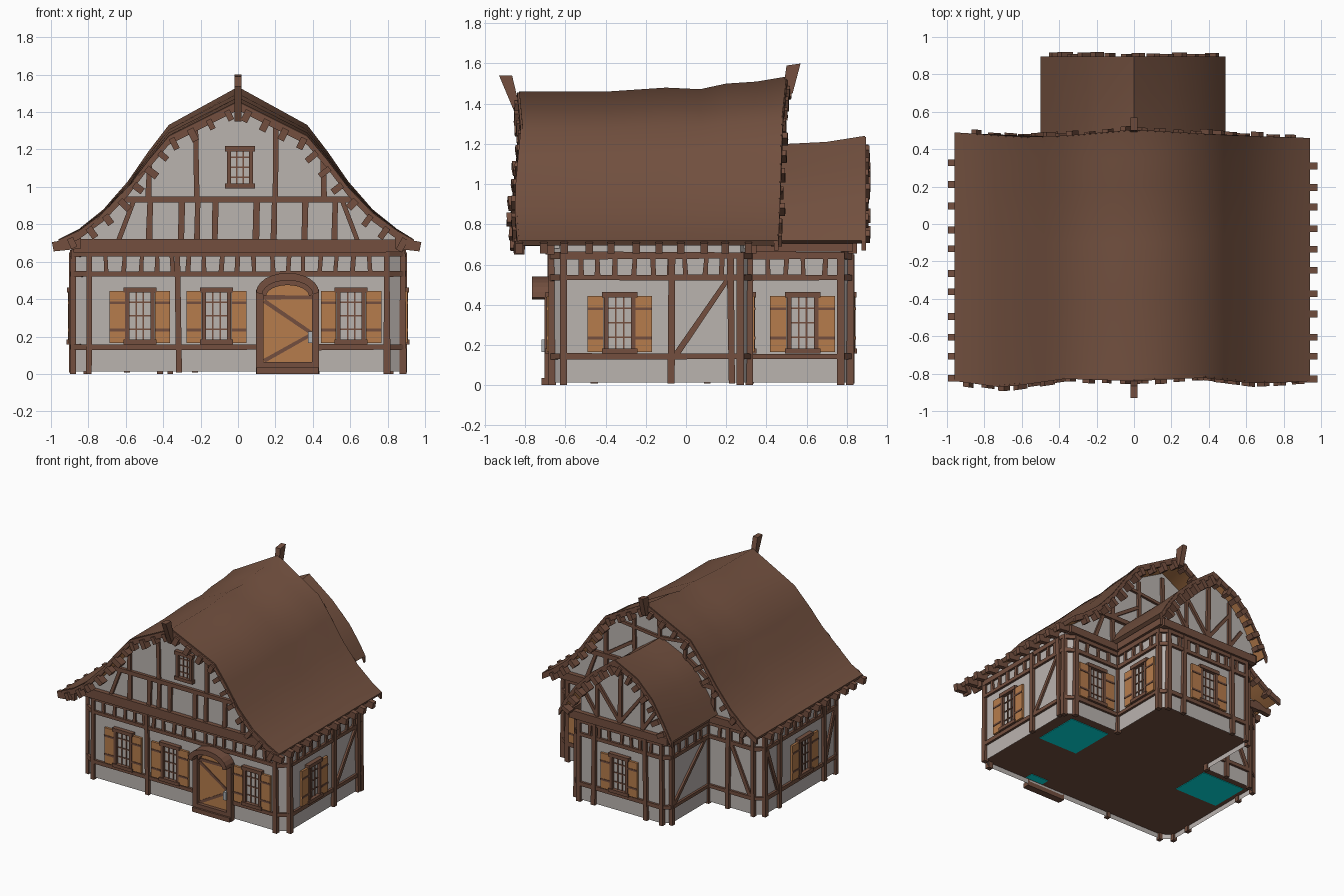
import bpy, bmesh, math, random
from mathutils import Vector

if "Cube" in bpy.data.objects:
    bpy.data.objects.remove(bpy.data.objects["Cube"])

random.seed(4)

def material(name, *rgb):
    m = bpy.data.materials.new(name)
    m.diffuse_color = tuple(((c / 255 + 0.055) / 1.055) ** 2.4 for c in rgb) + (1,)
    m.use_nodes = True
    m.node_tree.nodes["Principled BSDF"].inputs["Base Color"].default_value = m.diffuse_color
    return m

TIMBER = material("dark timber", 115, 79, 63)
ROOF = material("roof brown", 114, 80, 63)
PLASTER = material("pale plaster", 186, 179, 175)
GLASS = material("window glass", 186, 179, 175)
WOOD = material("warm wood", 182, 124, 76)
METAL = material("handle metal", 175, 178, 182)
TEAL = material("teal floor", 0, 235, 235)

# wall frames: origin, direction along the wall, outward direction
def frame(o, u, n):
    return Vector((*o, 0)), Vector((*u, 0)), Vector((*n, 0))

FRONT = frame((0, -0.665), (1, 0), (0, -1))
BACK = frame((0, 0.315), (1, 0), (0, 1))
RIGHT = frame((0.88, 0), (0, 1), (1, 0))
LEFT = frame((-0.88, 0), (0, 1), (-1, 0))
ANNEX_BACK = frame((0, 0.815), (1, 0), (0, 1))
ANNEX_RIGHT = frame((0.415, 0), (0, 1), (1, 0))
ANNEX_LEFT = frame((-0.415, 0), (0, 1), (-1, 0))
MIDDLE = frame((0, 0), (0, 1), (1, 0))
ACROSS = frame((0, 0), (1, 0), (0, 1))
parts = {}

def prism(name, mat, fr, pts, d0, d1):
    """Polygon in wall coordinates pushed out from depth d0 to d1."""
    if name not in parts:
        parts[name] = (bmesh.new(), mat)
    bm = parts[name][0]
    o, u, n = fr
    a, b = [[bm.verts.new(o + u * p[0] + n * d + Vector((0, 0, p[1]))) for p in pts] for d in (d0, d1)]
    bm.faces.new(a)
    bm.faces.new(b[::-1])
    for i in range(len(pts)):
        j = (i + 1) % len(pts)
        bm.faces.new((a[i], a[j], b[j], b[i]))

def rect(name, mat, fr, u0, u1, z0, z1, d0, d1):
    prism(name, mat, fr, [(u0, z0), (u1, z0), (u1, z1), (u0, z1)], d0, d1)

def beam(name, fr, p, q, w, d=0.018):
    """Slightly uneven timber between two points of a wall."""
    p, q = Vector(p), Vector(q)
    t = (q - p).normalized()
    s = Vector((-t.y, t.x)) * w / 2
    a, b = random.uniform(0.9, 1.2), random.uniform(0.85, 1.1)
    prism(name, TIMBER, fr, [p - s * a, q - s * b, q + s * b, p + s * a], -0.01, d)

def add_object(name, bm, *mats):
    me = bpy.data.meshes.new(name)
    bm.to_mesh(me)
    bm.free()
    for m in mats:
        me.materials.append(m)
    ob = bpy.data.objects.new(name, me)
    bpy.context.collection.objects.link(ob)
    return ob

# roof profiles from left to right, rise of the ridge along y, wavy gable edges along x
HALF = [(0.37, 1.275), (0.48, 1.145), (0.59, 1.0), (0.72, 0.865), (0.85, 0.77)]
MAIN = [(-0.96, 0.72)] + [(-x, z) for x, z in HALF[::-1]] + [(0, 1.46)] + HALF + [(0.94, 0.72)]
MAIN_RISE = [(-0.84, 0), (-0.4, 0), (-0.1, 0.02), (0.07, 0.012), (0.2, 0.04), (0.35, 0.05), (0.48, 0.075)]
ANNEX = [(-0.5, 0.72), (-0.43, 0.84), (-0.33, 0.99), (-0.2, 1.11), (0, 1.2), (0.2, 1.06), (0.35, 0.92), (0.44, 0.8), (0.49, 0.72)]
ANNEX_RISE = [(0.28, 0), (0.5, 0), (0.7, 0.01), (0.89, 0.04)]
WAVE_FRONT = [(-0.95, 0.01), (-0.7, -0.025), (-0.35, 0.025), (0, 0.01), (0.35, 0.03), (0.65, -0.005), (0.93, 0.01)]
WAVE_BACK = [(-0.95, 0.005), (-0.6, -0.02), (-0.3, -0.01), (0, 0.02), (0.5, -0.01), (0.93, -0.025)]

def interp(table, x):
    for (a, va), (b, vb) in zip(table, table[1:]):
        if x <= b:
            return va + (vb - va) * max(0, (x - a) / (b - a))
    return table[-1][1]

def roofline(prof, rise, y):
    r, top = interp(rise, y), max(z for _, z in prof)
    return [(x, z + r * (z - 0.72) / (top - 0.72)) for x, z in prof]

def roof(name, prof, rise, angle, waves):
    bm = bmesh.new()
    rows = [[bm.verts.new((x, y, z)) for x, z in roofline(prof, rise, y)] for y, _ in rise]
    for r0, r1 in zip(rows, rows[1:]):
        for i in range(len(r0) - 1):
            bm.faces.new((r0[i], r0[i + 1], r1[i + 1], r1[i]))
    for row, wave in waves:
        for v in rows[row]:
            v.co.y += interp(wave, v.co.x)
    ob = add_object(name, bm, ROOF, WOOD)
    mod = ob.modifiers.new("thickness", 'SOLIDIFY')
    mod.thickness, mod.offset, mod.material_offset = 0.03, -1, 1
    bpy.ops.object.select_all(action='DESELECT')
    bpy.context.view_layer.objects.active = ob
    ob.select_set(True)
    bpy.ops.object.modifier_apply(modifier="thickness")
    bpy.ops.object.shade_smooth_by_angle(angle=math.radians(angle))

def verge(name, prof, rise, y, s, step, wave=None):
    """Edge board and purlin ends along one gable edge facing s."""
    line = [Vector(p) for p in roofline(prof, rise, y)]
    prism(name, TIMBER, ACROSS, [(x, z - 0.004) for x, z in line] + [(x, z - 0.05) for x, z in line[::-1]],
          y - s * 0.012, y + s * 0.01)
    top = max(range(len(line)), key=lambda i: line[i].y)
    for side, pts in ((-1, line[top::-1]), (1, line[top:])):
        run = step * 0.7
        for a, b in zip(pts, pts[1:]):
            t = (b - a).normalized()
            down = Vector((t.y, -t.x)) * side
            while run < (b - a).length:
                c, w = a + t * run, t * random.uniform(0.015, 0.02)
                g, h = down * 0.02, down * random.uniform(0.075, 0.095)
                prism(name, TIMBER, ACROSS, [c - w + g, c + w + g, c + w + h, c - w + h], y - s * 0.03, y + s * random.uniform(0.022, 0.035))
                run += step
            run -= (b - a).length
    for v in parts[name][0].verts if wave else ():
        v.co.y += interp(wave, v.co.x)

roof("main_roof", MAIN, MAIN_RISE, 60, ((0, WAVE_FRONT), (-1, WAVE_BACK)))
roof("annex_roof", ANNEX, ANNEX_RISE, 35, ())
verge("front_verge", MAIN, MAIN_RISE, -0.84, -1, 0.11, WAVE_FRONT)
verge("back_verge", MAIN, MAIN_RISE, 0.475, 1, 0.11, WAVE_BACK)
verge("annex_verge", ANNEX, ANNEX_RISE, 0.885, 1, 0.1)

# rafter tails under the main eaves
for s, e in ((-1, 0.995), (1, 0.98)):
    for i in range(11):
        y = -0.83 + i * 0.115 + random.uniform(-0.01, 0.01)
        prism("eave_tails", TIMBER, ACROSS, [(s * 0.84, 0.73), (s * e, 0.705), (s * (e - 0.01), 0.655), (s * 0.84, 0.67)], y - 0.018, y + 0.018)

# ridge finials
prism("front_finial", TIMBER, MIDDLE, [(-0.93, 1.54), (-0.865, 1.54), (-0.82, 1.35), (-0.85, 1.35)], -0.02, 0.02)
prism("back_finial", TIMBER, MIDDLE, [(0.5, 1.59), (0.57, 1.6), (0.53, 1.45), (0.48, 1.45)], -0.02, 0.02)

# T-shaped footprint with cut corners, walls open below a raised floor
right = [(0.0, -0.665), (0.795, -0.665), (0.88, -0.61), (0.88, 0.27), (0.81, 0.315), (0.415, 0.315), (0.415, 0.77), (0.36, 0.815)]
foot = right[1:] + [(-x, y) for x, y in right[:0:-1]]
walls = bmesh.new()
low, floor, high = [[walls.verts.new((x, y, z)) for x, y in foot] for z in (0.012, 0.05, 0.7)]
for i in range(len(foot)):
    j = (i + 1) % len(foot)
    walls.faces.new((low[i], low[j], floor[j], floor[i]))
    walls.faces.new((floor[i], floor[j], high[j], high[i]))
walls.faces.new(floor[::-1]).material_index = 1
add_object("walls_and_floor", walls, PLASTER, TIMBER)
for x0, x1, y0, y1 in ((0.41, 0.75, -0.16, 0.2), (-0.84, -0.47, -0.09, 0.22), (0.31, 0.46, -0.655, -0.59)):
    rect("teal_floor_plates", TEAL, ACROSS, x0, x1, 0.045, 0.049, y0, y1)

# gable walls
for prof, rise, y0, y1, w in ((MAIN, MAIN_RISE, -0.665, -0.62, 0.86), (MAIN, MAIN_RISE, 0.315, 0.27, 0.86), (ANNEX, ANNEX_RISE, 0.815, 0.77, 0.44)):
    line = [(x, z - 0.03) for x, z in roofline(prof, rise, y0) if abs(x) < w]
    prism("gable_walls", PLASTER, ACROSS, [(line[0][0], 0.68)] + line + [(line[-1][0], 0.68)], y0, y1)

# rails, short studs and corner posts around the footprint
for i, (p, q) in enumerate(zip(foot, foot[1:] + foot[:1])):
    u = Vector(q) - Vector(p)
    length = u.length
    u.normalize()
    fr = frame(p, u, (u.y, -u.x))
    spans = [(0, 0.895), (1.215, length)] if length > 1.2 else [(0, length)]
    for a, b in spans:
        beam("rails", fr, (a, 0.143), (b, 0.143), 0.028)
    beam("rails", fr, (0, 0.535), (length, 0.535), 0.028)
    beam("rails", fr, (0, 0.645), (length, 0.645), 0.035)
    n = max(1, round(length / 0.088))
    for k in range(1, n):
        x = length * k / n + random.uniform(-0.012, 0.012)
        beam("short_studs", fr, (x, 0.545), (x + random.uniform(-0.008, 0.008), 0.635), 0.024, 0.015)
    a, b = 0.017, 0.014
    x, y = p
    s = 1 if x > 0 else -1
    prism("corner_posts", TIMBER, ACROSS, [(x - a, 0), (x + a + s * 0.004, 0), (x + b, 0.66), (x - b, 0.66)], y - 0.018, y + 0.018)

# wall posts and braces
for fr, us in ((FRONT, (-0.325,)), (BACK, (-0.6,)), (RIGHT, (-0.07, 0.22)), (LEFT, (-0.45, 0.1)), (ANNEX_BACK, (-0.22, 0.22))):
    for u in us:
        beam("posts", fr, (u + random.uniform(-0.01, 0.01), 0.008), (u, 0.65), 0.033, 0.024)
for fr, p, q in ((RIGHT, (-0.05, 0.15), (0.21, 0.53)), (LEFT, (0.12, 0.15), (0.26, 0.53)), (LEFT, (-0.47, 0.15), (-0.59, 0.53)),
                 (ANNEX_LEFT, (0.76, 0.15), (0.36, 0.53)), (BACK, (-0.79, 0.15), (-0.62, 0.53))):
    beam("wall_braces", fr, p, q, 0.026, 0.015)
for fr in (ANNEX_LEFT, ANNEX_RIGHT):
    rect("annex_eave_beams", TIMBER, fr, 0.31, 0.83, 0.665, 0.735, -0.02, 0.035)

# gable timbering
def stud(fr, prof, x, z0, w=0.03):
    beam("gable_studs", fr, (x, z0), (x + random.uniform(-0.01, 0.01), interp(prof, x) - 0.03), w)

for fr, z, e, w, d in ((FRONT, 0.685, 0.88, 0.065, 0.035), (FRONT, 0.932, 0.63, 0.035, 0.024), (BACK, 0.685, 0.88, 0.06, 0.035),
                       (BACK, 0.932, 0.63, 0.035, 0.024), (ANNEX_BACK, 0.685, 0.43, 0.06, 0.035)):
    beam("gable_beams", fr, (-e, z), (e, z), w, d)
for x in (-0.48, -0.22, 0.2, 0.46):
    stud(FRONT, MAIN, x, 0.93)
for x in (-0.47, -0.3, -0.215, -0.12, 0.1, 0.195, 0.36, 0.52):
    beam("gable_studs", FRONT, (x - 0.005, 0.7), (x, 0.925), 0.032)
for s in (-1, 1):
    for fr, p, q in ((FRONT, (0.64, 0.71), (0.56, 0.92)), (BACK, (0.64, 0.71), (0.56, 0.92)), (BACK, (0, 1.2), (0.36, 1.24)),
                     (BACK, (0.24, 1.1), (0.48, 0.94)), (ANNEX_BACK, (0, 0.72), (0.2, 0.98)), (ANNEX_BACK, (0.2, 0.72), (0.31, 0.88))):
        beam("gable_studs", fr, (s * p[0], p[1]), (s * q[0], q[1]), 0.026)
    stud(BACK, MAIN, s * 0.47, 0.7)
    stud(BACK, MAIN, s * 0.22, 0.93)
    stud(ANNEX_BACK, ANNEX, s * 0.2, 0.7, 0.026)
stud(BACK, MAIN, 0, 1.1)
stud(ANNEX_BACK, ANNEX, 0, 0.7)

# windows with bars and optional shutters
def window(fr, u, z0=0.165, z1=0.455, hw=0.078, shutters=True):
    rect("glass", GLASS, fr, u - hw, u + hw, z0, z1, 0, 0.006)
    for s in (-1, 1):
        rect("window_frames", TIMBER, fr, u + s * hw, u + s * (hw - 0.022), z0, z1, 0, 0.028)
        a, b = u + s * (hw + 0.002), u + s * (hw + 0.083)
        if shutters:
            rect("shutters", WOOD, fr, a, b, z0, z1 - 0.012, 0.008, 0.026)
        for z in (z0 + 0.07, z1 - 0.075) if shutters else ():
            rect("shutter_straps", TIMBER, fr, a, b, z - 0.007, z + 0.007, 0.024, 0.03)
        rect("window_bars", TIMBER, fr, u + s * hw / 4 - 0.004, u + s * hw / 4 + 0.004, z0, z1, 0, 0.013)
    rect("window_frames", TIMBER, fr, u - hw - 0.01, u + hw + 0.01, z1 - 0.02, z1 + 0.008, 0, 0.034)
    rect("window_frames", TIMBER, fr, u - hw - 0.01, u + hw + 0.01, z0 - 0.008, z0 + 0.018, 0, 0.036)
    for k in (1, 2, 3):
        z = z0 + (z1 - z0) * k / 4
        rect("window_bars", TIMBER, fr, u - hw, u + hw, z - 0.004, z + 0.004, 0, 0.012)

for fr, u in ((FRONT, -0.525), (FRONT, -0.115), (FRONT, 0.605), (RIGHT, -0.33), (LEFT, -0.2), (BACK, 0.63), (ANNEX_RIGHT, 0.58), (ANNEX_BACK, 0)):
    window(fr, u)
window(FRONT, 0.01, 1.0, 1.21, 0.07, False)

# arched door with hood, braces, handle and steps
def arch(hw, z, rise):
    return [(0.265 + hw * math.cos(math.pi * i / 12), z + rise * math.sin(math.pi * i / 12)) for i in range(13)]

prism("door", WOOD, FRONT, [(0.13, 0.05), (0.4, 0.05)] + arch(0.135, 0.42, 0.075), 0, 0.012)
prism("door_hood", TIMBER, FRONT, arch(0.168, 0.435, 0.105) + arch(0.135, 0.425, 0.075)[::-1], 0, 0.1)
prism("door_arch", TIMBER, FRONT, arch(0.137, 0.425, 0.078) + arch(0.115, 0.415, 0.06)[::-1], 0, 0.035)
for s in (-1, 1):
    rect("door_jambs", TIMBER, FRONT, 0.265 + s * 0.13, 0.265 + s * 0.168, 0, 0.45, 0, 0.04)
for p, q in (((0.13, 0.41), (0.4, 0.41)), ((0.14, 0.39), (0.39, 0.22)), ((0.39, 0.21), (0.14, 0.07))):
    beam("door_braces", FRONT, p, q, 0.02)
rect("door_handle", METAL, FRONT, 0.374, 0.398, 0.165, 0.228, 0.01, 0.055)
rect("door_step", TIMBER, FRONT, 0.1, 0.43, 0, 0.035, 0, 0.055)
rect("door_sill", TIMBER, FRONT, 0.12, 0.41, 0.035, 0.065, 0, 0.04)

# turn the collected pieces into objects
for name, (bm, mat) in parts.items():
    bmesh.ops.recalc_face_normals(bm, faces=bm.faces)
    add_object(name, bm, mat)
